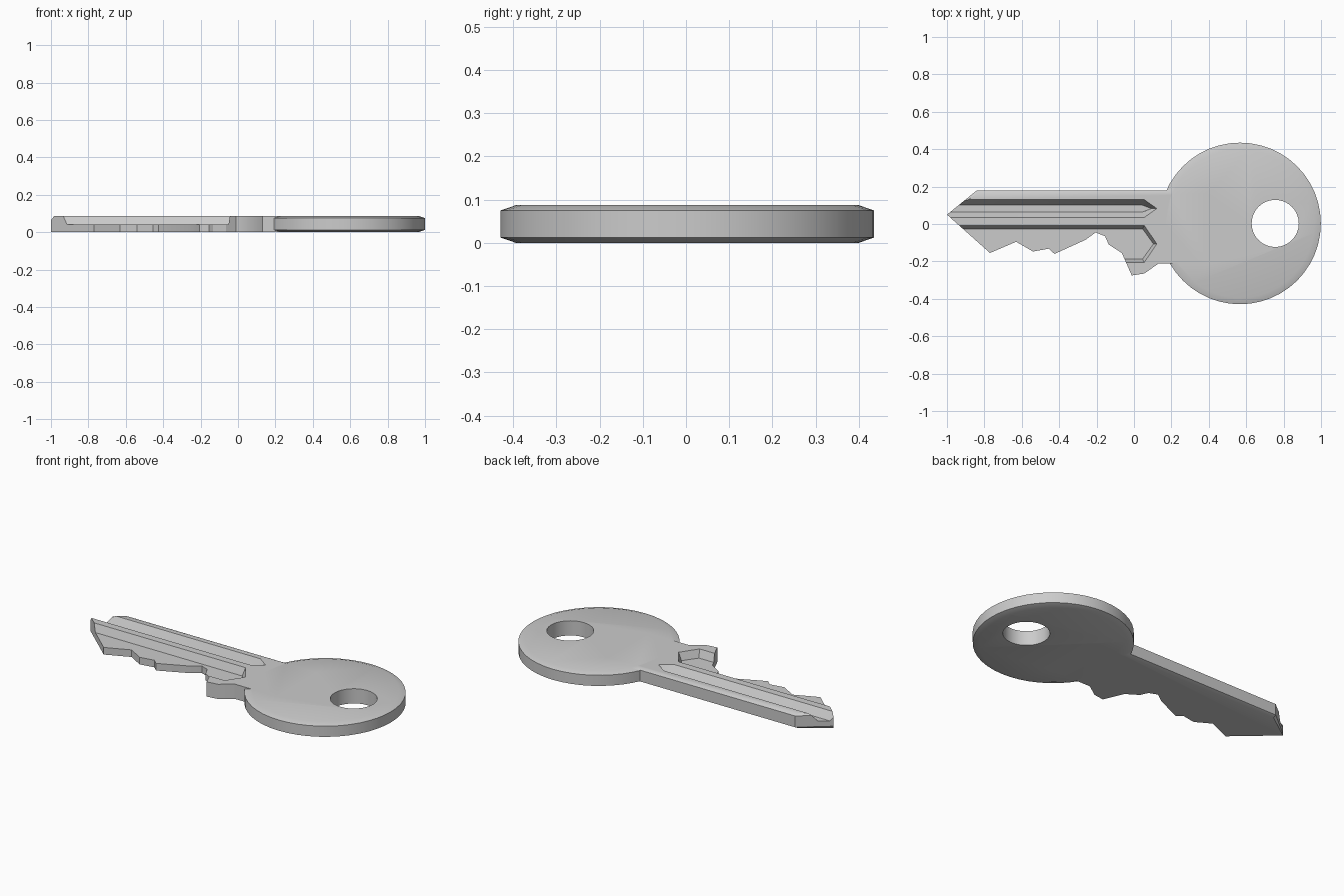
import bpy, bmesh, math

if "Cube" in bpy.data.objects:
    bpy.data.objects.remove(bpy.data.objects["Cube"])

H = 0.087          # key thickness
FLOOR = 0.042      # groove floor height


def loft(name, levels):
    """Closed solid through matching polygons: levels = [(z, [(x, y), ...]), ...]"""
    bm = bmesh.new()
    rings = [[bm.verts.new((x, y, z)) for x, y in pts] for z, pts in levels]
    n = len(rings[0])
    for a, b in zip(rings, rings[1:]):
        for i in range(n):
            j = (i + 1) % n
            bm.faces.new((a[i], a[j], b[j], b[i]))
    bm.faces.new(rings[0][::-1])
    bm.faces.new(rings[-1])
    bmesh.ops.recalc_face_normals(bm, faces=bm.faces)
    me = bpy.data.meshes.new(name)
    bm.to_mesh(me)
    bm.free()
    ob = bpy.data.objects.new(name, me)
    bpy.context.collection.objects.link(ob)
    return ob


def circle(cx, cy, r, n):
    return [(cx + r * math.cos(2 * math.pi * i / n),
             cy + r * math.sin(2 * math.pi * i / n)) for i in range(n)]


def boolean(target, tool, op):
    m = target.modifiers.new(op, 'BOOLEAN')
    m.operation, m.solver, m.object = op, 'EXACT', tool
    bpy.context.view_layer.objects.active = target
    bpy.ops.object.modifier_apply(modifier=m.name)
    bpy.data.objects.remove(tool, do_unlink=True)


# round bow with softly chamfered rim
R = 0.432
key = loft("key", [(z, circle(0.567, 0.003, r, 48)) for z, r in
                   ((0, R - 0.035), (0.012, R), (H - 0.012, R), (H, R - 0.035))])

# blade with toothed lower edge; the straight spine is slightly chamfered
outline = [(0.4, 0.18), (-0.84, 0.18), (-1.0, 0.05), (-0.77, -0.155), (-0.63, -0.095),
           (-0.54, -0.147), (-0.455, -0.132), (-0.425, -0.16), (-0.26, -0.085),
           (-0.205, -0.045), (-0.155, -0.065), (-0.135, -0.11), (-0.065, -0.155),
           (-0.012, -0.275), (0.055, -0.265), (0.13, -0.212), (0.4, -0.212)]
inset = [(x, y - 0.018 if y > 0.17 else y) for x, y in outline]
blade = loft("blade", [(0, inset), (0.01, outline), (H - 0.01, outline), (H, inset)])
boolean(key, blade, 'UNION')


# long grooves with sloping walls and pointed ends
def groove(y0, y1, slope):
    def shape(d):
        return [(-1.2, y0 + d), (0.055 - d / 2, y0 + d), (0.122 - d, (y0 + y1) / 2),
                (0.055 - d / 2, y1 - d), (-1.2, y1 - d)]
    e = slope * 0.03 / (H - FLOOR)
    return loft("groove", [(FLOOR, shape(slope)), (H, shape(0)), (H + 0.03, shape(-e))])


boolean(key, groove(0.035, 0.13, 0.028), 'DIFFERENCE')
boolean(key, groove(-0.205, -0.008, 0.018), 'DIFFERENCE')

# ring hole
hole = loft("hole", [(-0.1, circle(0.755, 0.003, 0.126, 32)), (0.2, circle(0.755, 0.003, 0.126, 32))])
boolean(key, hole, 'DIFFERENCE')

# plain grey metal
mat = bpy.data.materials.new("grey metal")
mat.diffuse_color = (0.6, 0.6, 0.6, 1)
mat.use_nodes = True
mat.node_tree.nodes["Principled BSDF"].inputs["Base Color"].default_value = mat.diffuse_color
key.data.materials.clear()
key.data.materials.append(mat)
for p in key.data.polygons:
    p.material_index = 0

bpy.ops.object.select_all(action='DESELECT')
key.select_set(True)
bpy.context.view_layer.objects.active = key
bpy.ops.object.shade_smooth_by_angle(angle=math.radians(32))
